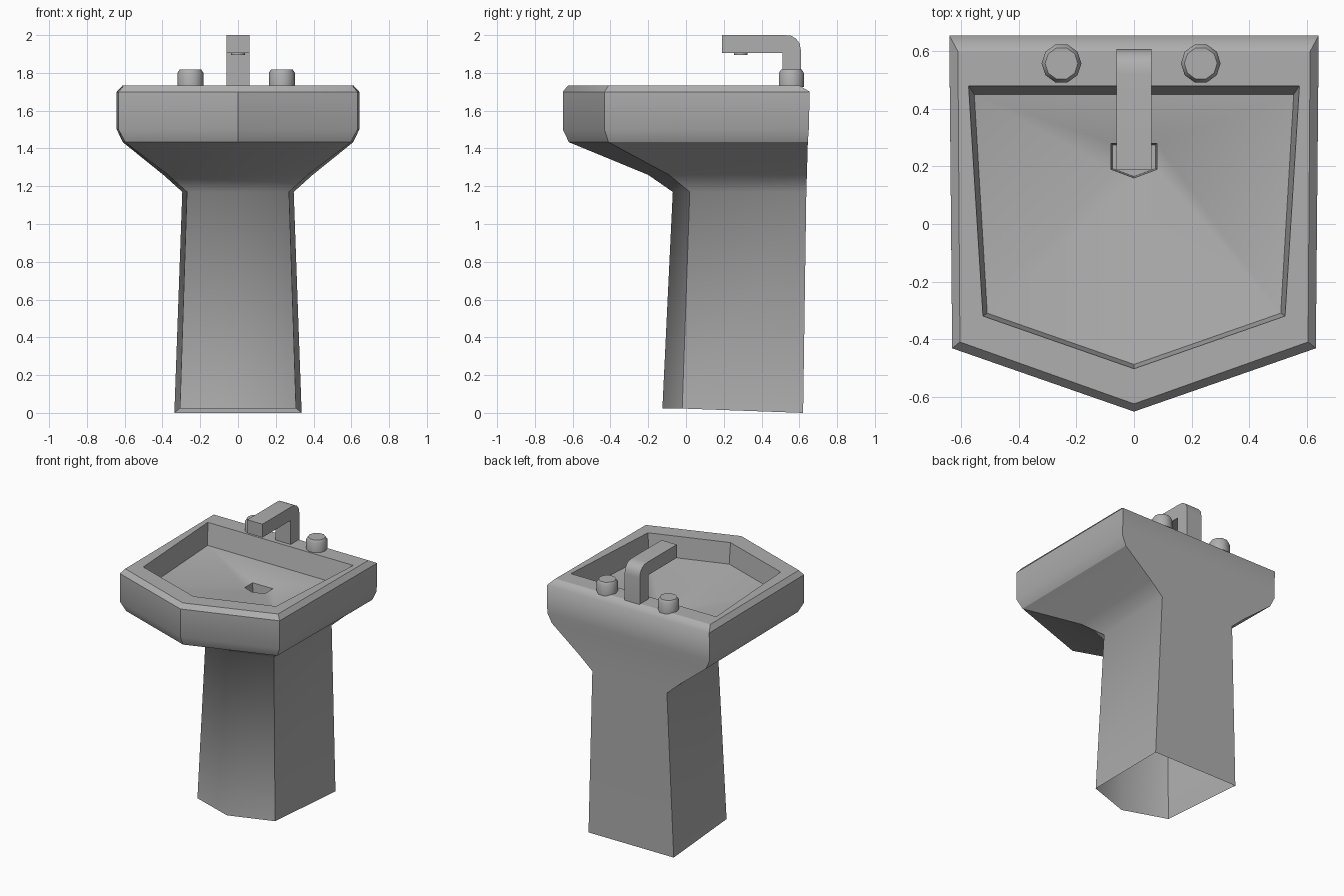
import bpy, bmesh, math

if "Cube" in bpy.data.objects:
    bpy.data.objects.remove(bpy.data.objects["Cube"])

grey = bpy.data.materials.new("grey_ceramic")
grey.diffuse_color = (.43, .43, .43, 1)
grey.use_nodes = True
grey.node_tree.nodes["Principled BSDF"].inputs["Base Color"].default_value = grey.diffuse_color


def finish(name, bm, angle=30):
    bmesh.ops.recalc_face_normals(bm, faces=bm.faces)
    mesh = bpy.data.meshes.new(name)
    bm.to_mesh(mesh)
    bm.free()
    mesh.materials.append(grey)
    obj = bpy.data.objects.new(name, mesh)
    bpy.context.collection.objects.link(obj)
    bpy.ops.object.select_all(action='DESELECT')
    obj.select_set(True)
    bpy.context.view_layer.objects.active = obj
    bpy.ops.object.shade_smooth_by_angle(angle=math.radians(angle))
    return obj


def loft(name, rings, cap_start, cap_end, angle=30):
    bm = bmesh.new()
    loops = [[bm.verts.new(p) for p in r] for r in rings]
    for a, b in zip(loops, loops[1:]):
        n = len(a)
        for i in range(n):
            j = (i + 1) % n
            bm.faces.new((a[i], a[j], b[j], b[i]))
    if cap_start:
        bm.faces.new(loops[0][::-1])
    if cap_end:
        bm.faces.new(loops[-1])
    return finish(name, bm, angle)


def pentagon(wb, yb, wf, ys, tip, z, z_front=None):
    zf = z if z_front is None else z_front
    return [(wb, yb, z), (-wb, yb, z), (-wf, ys, zf), (0, tip, zf), (wf, ys, zf)]


# Pedestal, basin, rim, bowl and drain as one pentagonal skin, open underneath
body = loft("sink_body", [
    pentagon(.337, .62, .307, -.02, -.125, 0, .023),
    pentagon(.295, .637, .27, .02, -.07, 1.17),
    pentagon(.395, .64, .37, -.09, -.20, 1.26),
    pentagon(.61, .645, .598, -.41, -.62, 1.433),
    pentagon(.642, .65, .632, -.432, -.652, 1.50),
    pentagon(.642, .655, .632, -.432, -.652, 1.70),
    pentagon(.612, .60, .605, -.41, -.625, 1.733),
    pentagon(.575, .48, .525, -.32, -.503, 1.733),
    pentagon(.555, .45, .51, -.31, -.488, 1.585),
    pentagon(.08, .28, .08, .19, .16, 1.51),
    pentagon(.075, .275, .075, .193, .165, 1.44),
], False, True)

# Soft neck and rear top edge, crisp lower edge of the basin
for e in body.data.edges:
    ring_a, ring_b = (v // 5 for v in e.vertices)
    if ring_a == ring_b:
        if ring_a in (1, 2) or (ring_a == 5 and set(e.vertices) == {25, 26}):
            e.use_edge_sharp = False
        elif ring_a == 3:
            e.use_edge_sharp = set(e.vertices) != {15, 16}
    elif min(ring_a, ring_b) < 3 and all(v % 5 == 3 for v in e.vertices):
        e.use_edge_sharp = False  # front seam of the pedestal

# Tap: side profile swept across x
profile = [(.608, 1.73), (.608, 1.92), (.602, 1.955), (.582, 1.982), (.555, 1.997),
           (.52, 2.0), (.19, 2.0), (.19, 1.905), (.51, 1.905), (.51, 1.73)]
loft("tap_spout", [[(x, y, z) for y, z in profile] for x in (-.06, .06)], True, True)


def round_part(name, x, y, steps, angle, sides=10):
    rings = [[(x + r * math.cos(2 * math.pi * i / sides),
               y + r * math.sin(2 * math.pi * i / sides), z) for i in range(sides)]
             for r, z in steps]
    return loft(name, rings, True, True, angle)


# Nozzle under the spout
round_part("tap_nozzle", 0, .29, [(.038, 1.895), (.038, 1.91)], 40)

# Tap handles with chamfered tops
for name, x in (("left_handle", -.252), ("right_handle", .232)):
    round_part(name, x, .558, [(.069, 1.725), (.069, 1.80), (.057, 1.818)], 40)
